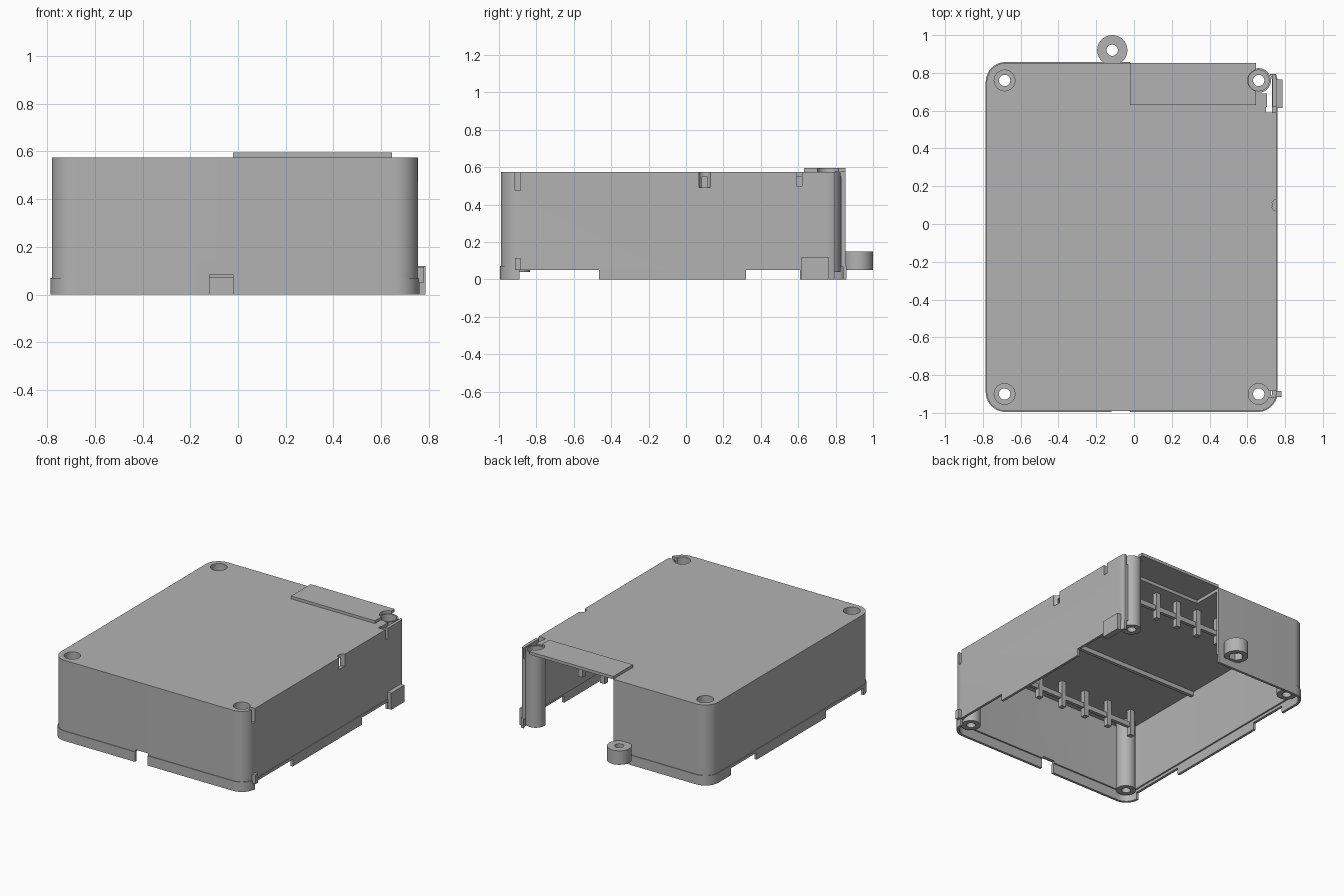
import bpy, bmesh, math

if "Cube" in bpy.data.objects:
    bpy.data.objects.remove(bpy.data.objects["Cube"])

grey = bpy.data.materials.new("plain grey")
grey.diffuse_color = (0.45, 0.45, 0.45, 1)
grey.use_nodes = True
grey.node_tree.nodes["Principled BSDF"].inputs["Base Color"].default_value = grey.diffuse_color


def prism(name, outline, z0, z1):
    """Extrude a closed 2D outline from z0 to z1."""
    bm = bmesh.new()
    face = bm.faces.new([bm.verts.new((x, y, z0)) for x, y in outline])
    top = bmesh.ops.extrude_face_region(bm, geom=[face])["geom"]
    for v in top:
        if isinstance(v, bmesh.types.BMVert):
            v.co.z = z1
    bmesh.ops.recalc_face_normals(bm, faces=bm.faces)
    mesh = bpy.data.meshes.new(name)
    bm.to_mesh(mesh)
    bm.free()
    mesh.materials.append(grey)
    obj = bpy.data.objects.new(name, mesh)
    bpy.context.collection.objects.link(obj)
    return obj


def box(name, x0, x1, y0, y1, z0, z1):
    return prism(name, [(x0, y0), (x1, y0), (x1, y1), (x0, y1)], z0, z1)


def rounded(name, inset, radius, z0, z1):
    """Rounded rectangle following the case outline."""
    x0, x1, y0, y1 = -0.78 + inset, 0.755 - inset, -0.99 + inset, 0.852 - inset
    r, pts = radius, []
    for cx, cy, a0 in ((x1 - r, y1 - r, 0), (x0 + r, y1 - r, 90),
                       (x0 + r, y0 + r, 180), (x1 - r, y0 + r, 270)):
        for i in range(13):
            a = math.radians(a0 + 7.5 * i)
            pts.append((cx + r * math.cos(a), cy + r * math.sin(a)))
    return prism(name, pts, z0, z1)


def tube(name, x, y, r, z0, z1, n=40):
    return prism(name, [(x + r * math.cos(2 * math.pi * i / n),
                         y + r * math.sin(2 * math.pi * i / n)) for i in range(n)], z0, z1)


def cut(obj, *cutters):
    """Subtract each cutter, then discard it."""
    bpy.context.view_layer.objects.active = obj
    for c in cutters:
        mod = obj.modifiers.new("cut", "BOOLEAN")
        mod.operation, mod.solver, mod.object = "DIFFERENCE", "EXACT", c
        bpy.ops.object.modifier_apply(modifier=mod.name)
        bpy.data.objects.remove(c)


def smooth(obj):
    bpy.ops.object.select_all(action="DESELECT")
    obj.select_set(True)
    bpy.context.view_layer.objects.active = obj
    bpy.ops.object.shade_smooth_by_angle(angle=math.radians(30))


corners = [(-0.685, 0.76), (0.66, 0.76), (-0.685, -0.9), (0.66, -0.9)]


def edge_cutters():
    """Side steps, front cable notch, back opening and missing back corner."""
    cs = [box("c", x - 0.05, x + 0.05, y0, y1, -0.1, 0.05)
          for x in (-0.77, 0.745) for y0, y1 in ((-0.89, -0.465), (0.32, 0.61))]
    cs.append(box("c", -0.12, -0.02, -1.1, -0.9, -0.1, 0.085))
    cs.append(box("c", -0.02, 0.9, 0.795, 1.0, -0.1, 0.7))
    return cs


# Shell: open-bottomed case
shell = rounded("case_shell", 0, 0.1, 0.07, 0.575)
cut(shell, rounded("c", 0.024, 0.076, -0.1, 0.551), *edge_cutters())
cut(shell,
    box("c", -0.02, 0.64, 0.63, 1.0, 0.5, 0.7),       # ceiling under raised plate
    box("c", 0.63, 0.733, 0.69, 1.0, 0.5, 0.7),       # ceiling around corner post
    box("c", 0.705, 0.733, 0.59, 0.70, 0.5, 0.7),     # latch slot
    box("c", 0.70, 0.80, 0.59, 0.62, 0.50, 0.7),      # latch slot in side
    box("c", 0.69, 0.80, -0.915, -0.885, 0.475, 0.7), # front corner slot
    tube("c", 0.76, 0.10, 0.018 * 1.8, 0.49, 0.7, 20),  # side nick
    *[tube("c", x, y, 0.055, 0.4, 0.7) for x, y in corners if (x, y) != corners[1]])
smooth(shell)

# Lip: slightly proud thin rim around the bottom
lip = rounded("bottom_lip", -0.005, 0.105, 0, 0.0705)
cut(lip, rounded("c", 0.013, 0.087, -0.1, 0.2), *edge_cutters())
smooth(lip)

# Screw posts with counterbored tops
for i, (x, y) in enumerate(corners):
    post = tube(f"screw_post_{i + 1}", x, y, 0.065, 0.04, 0.572)
    cut(post, tube("c", x, y, 0.03, -0.1, 0.7), tube("c", x, y, 0.055, 0.475, 0.7))
    if i == 3:
        cut(post, box("c", x, x + 0.1, -0.915, -0.885, 0.475, 0.7))
    smooth(post)

# Raised plate over the connector opening
plate = box("raised_plate", -0.02, 0.645, 0.63, 0.852, 0.574, 0.595)
cut(plate, tube("c", 0.66, 0.76, 0.058, 0.5, 0.7))

# Mounting lug behind the back wall
lug = tube("mounting_lug", -0.115, 0.92, 0.08, 0.05, 0.15)
cut(lug, tube("c", -0.115, 0.92, 0.03, 0, 0.2), tube("c", -0.115, 0.92, 0.05, 0, 0.10, 6))
smooth(lug)

# Side clips
box("rear_side_clip", 0.745, 0.785, 0.615, 0.765, 0.0, 0.12)
box("front_side_clip", 0.735, 0.78, -0.915, -0.885, 0.05, 0.115)

# Slotted frames hanging from the ceiling
for name, y, x0, x1, n in (("front_frame", -0.75, -0.6, 0.39, 6),
                           ("rear_frame", 0.55, -0.26, 0.44, 5)):
    box(name + "_bar", x0, x1, y - 0.012, y + 0.012, 0.42, 0.455)
    for k in range(n):
        x = x0 + (x1 - x0) * k / (n - 1)
        box(f"{name}_leg_{k + 1}", x - 0.018, x + 0.018, y - 0.018, y + 0.018, 0.36, 0.553)

# Ceiling stiffener
box("ceiling_rib", -0.76, 0.73, -0.31, -0.285, 0.52, 0.553)
